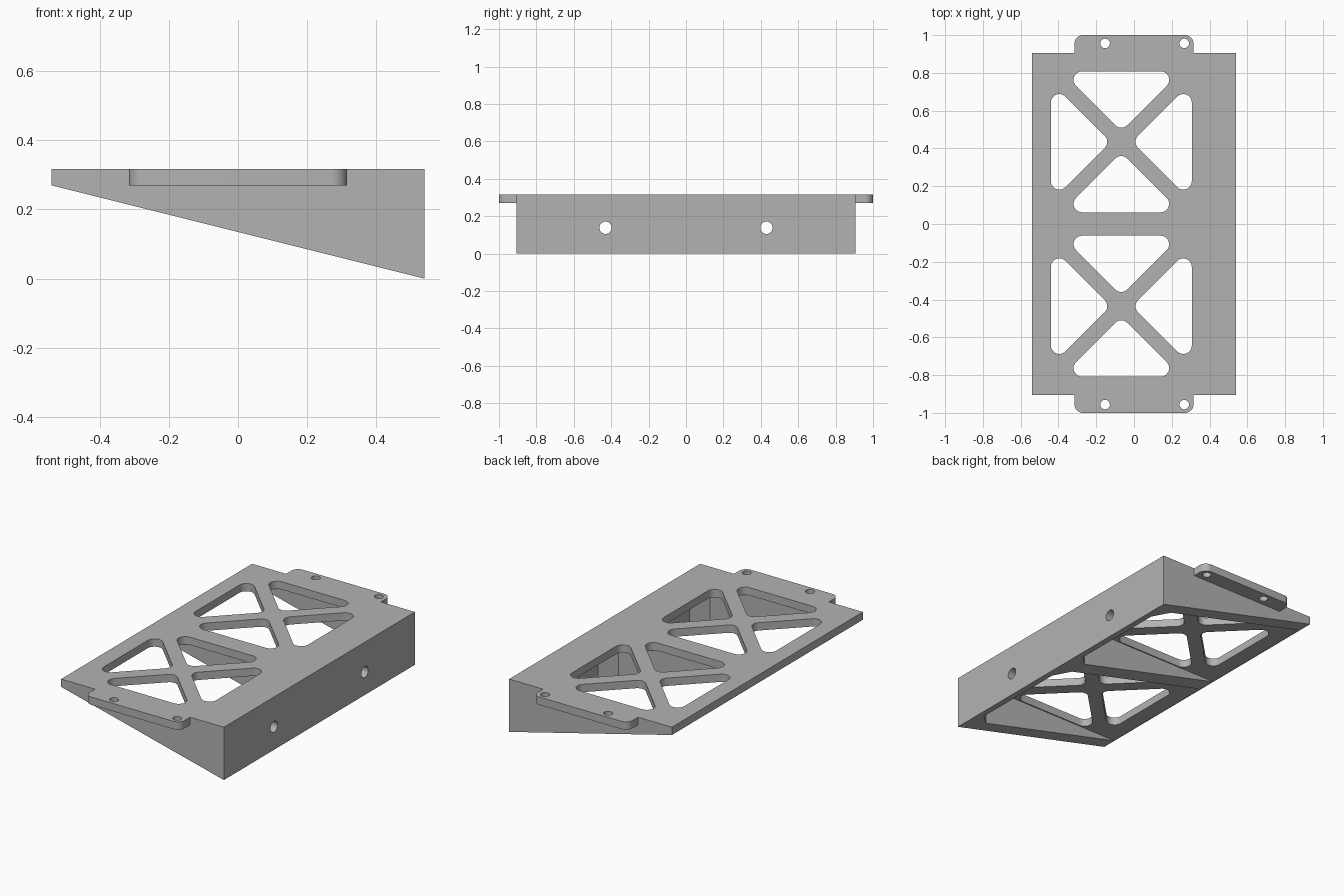
import bpy
import bmesh
from math import cos, sin, pi, radians, sqrt
from mathutils import Vector, Matrix

old = bpy.data.objects.get("Cube")
if old:
    bpy.data.objects.remove(old)

# Main dimensions
HALF_X, HALF_Y = 0.54, 0.905
TOP, PLATE = 0.317, 0.27
CELL_X, CELL_Y = -0.067, 0.435

grey = bpy.data.materials.new("plain grey")
grey.use_nodes = True
grey.diffuse_color = (0.45, 0.45, 0.45, 1)
grey.node_tree.nodes["Principled BSDF"].inputs["Base Color"].default_value = (0.45, 0.45, 0.45, 1)


def circle(x, y, r, n=32):
    return [(x + r * cos(2 * pi * i / n), y + r * sin(2 * pi * i / n)) for i in range(n)]


def rounded(corners, r, n=10):
    """Round each corner of a convex outline; r may be one radius or one per corner."""
    pts = []
    radii = r if isinstance(r, list) else [r] * len(corners)
    for i, c in enumerate(corners):
        p = Vector(c)
        a = (Vector(corners[i - 1]) - p).normalized()
        b = (Vector(corners[(i + 1) % len(corners)]) - p).normalized()
        if radii[i] == 0:
            pts.append(tuple(p))
            continue
        half = a.angle(b) / 2
        mid = p + (a + b).normalized() * radii[i] / sin(half)
        start = p + a * radii[i] / (sin(half) / cos(half)) - mid
        end = p + b * radii[i] / (sin(half) / cos(half)) - mid
        sweep = start.angle_signed(end)
        for k in range(n + 1):
            t = -sweep * k / n
            pts.append((mid.x + start.x * cos(t) - start.y * sin(t),
                        mid.y + start.x * sin(t) + start.y * cos(t)))
    return pts


def prisms(name, outlines, low, high, turn=Matrix()):
    """Extrude flat outlines from low to high, then turn them into place."""
    bm = bmesh.new()
    for outline in outlines:
        face = bm.faces.new([bm.verts.new((x, y, low)) for x, y in outline])
        ext = bmesh.ops.extrude_face_region(bm, geom=[face])
        moved = [v for v in ext["geom"] if isinstance(v, bmesh.types.BMVert)]
        bmesh.ops.translate(bm, verts=moved, vec=(0, 0, high - low))
    bmesh.ops.recalc_face_normals(bm, faces=bm.faces)
    bm.transform(turn)
    mesh = bpy.data.meshes.new(name)
    bm.to_mesh(mesh)
    bm.free()
    mesh.materials.append(grey)
    obj = bpy.data.objects.new(name, mesh)
    bpy.context.collection.objects.link(obj)
    return obj


def select(obj):
    bpy.ops.object.select_all(action="DESELECT")
    obj.select_set(True)
    bpy.context.view_layer.objects.active = obj


def cut(obj, cutter):
    cutter.hide_render = True
    mod = obj.modifiers.new("cut", "BOOLEAN")
    mod.operation, mod.solver, mod.object = "DIFFERENCE", "EXACT", cutter
    select(obj)
    bpy.ops.object.modifier_apply(modifier=mod.name)
    bpy.data.objects.remove(cutter)


# Wedge body: side profile extruded along y
stand_up = Matrix.Rotation(pi / 2, 4, "X")
profile = [(-HALF_X, PLATE), (HALF_X, 0), (HALF_X, TOP), (-HALF_X, TOP)]
body = prisms("wedge_body", [profile], -HALF_Y, HALF_Y, stand_up)

# Two pockets open below, chamfered beside the tall wall
pockets = []
for side in (-1, 1):
    y0, y1 = side * CELL_Y - 0.38, side * CELL_Y + 0.38
    inner, ch = 0.49, 0.08
    pockets.append([(-0.535, y0), (inner - ch, y0), (inner, y0 + ch),
                    (inner, y1 - ch), (inner - ch, y1), (-0.535, y1)])
cut(body, prisms("pocket_cutter", pockets, -0.1, PLATE))

# Rounded triangular windows, four around each cross brace
windows = []
near, far = 0.0564, 0.373
triangle = rounded([(near, 0), (far, near - far), (far, far - near)], 0.045)
for side in (-1, 1):
    for q in range(4):
        c, s = cos(q * pi / 2), sin(q * pi / 2)
        windows.append([(CELL_X + x * c - y * s, side * CELL_Y + x * s + y * c)
                        for x, y in triangle])
cut(body, prisms("window_cutter", windows, PLATE - 0.02, TOP + 0.1))

# Screw holes through the tall wall
along_x = Matrix(((0, 0, 1, 0), (1, 0, 0, 0), (0, 1, 0, 0), (0, 0, 0, 1)))
bores = [circle(side * 0.43, 0.138, 0.033) for side in (-1, 1)]
cut(body, prisms("bore_cutter", bores, 0.44, 0.6, along_x))

# Mounting tabs at both ends
parts = [body]
for side, name in ((-1, "front_tab"), (1, "back_tab")):
    w = 0.315
    outline = rounded([(-w, HALF_Y), (w, HALF_Y), (w, 1), (-w, 1)], [0, 0, 0.045, 0.045])
    tab = prisms(name, [[(x, side * y) for x, y in outline]], PLATE, TOP)
    holes = [circle(x, side * 0.956, 0.025) for x in (-0.153, 0.266)]
    cut(tab, prisms("tab_hole_cutter", holes, 0.2, 0.4))
    parts.append(tab)

# Smooth the curved walls, keep edges crisp
for obj in parts:
    select(obj)
    bpy.ops.object.shade_smooth_by_angle(angle=radians(30))
